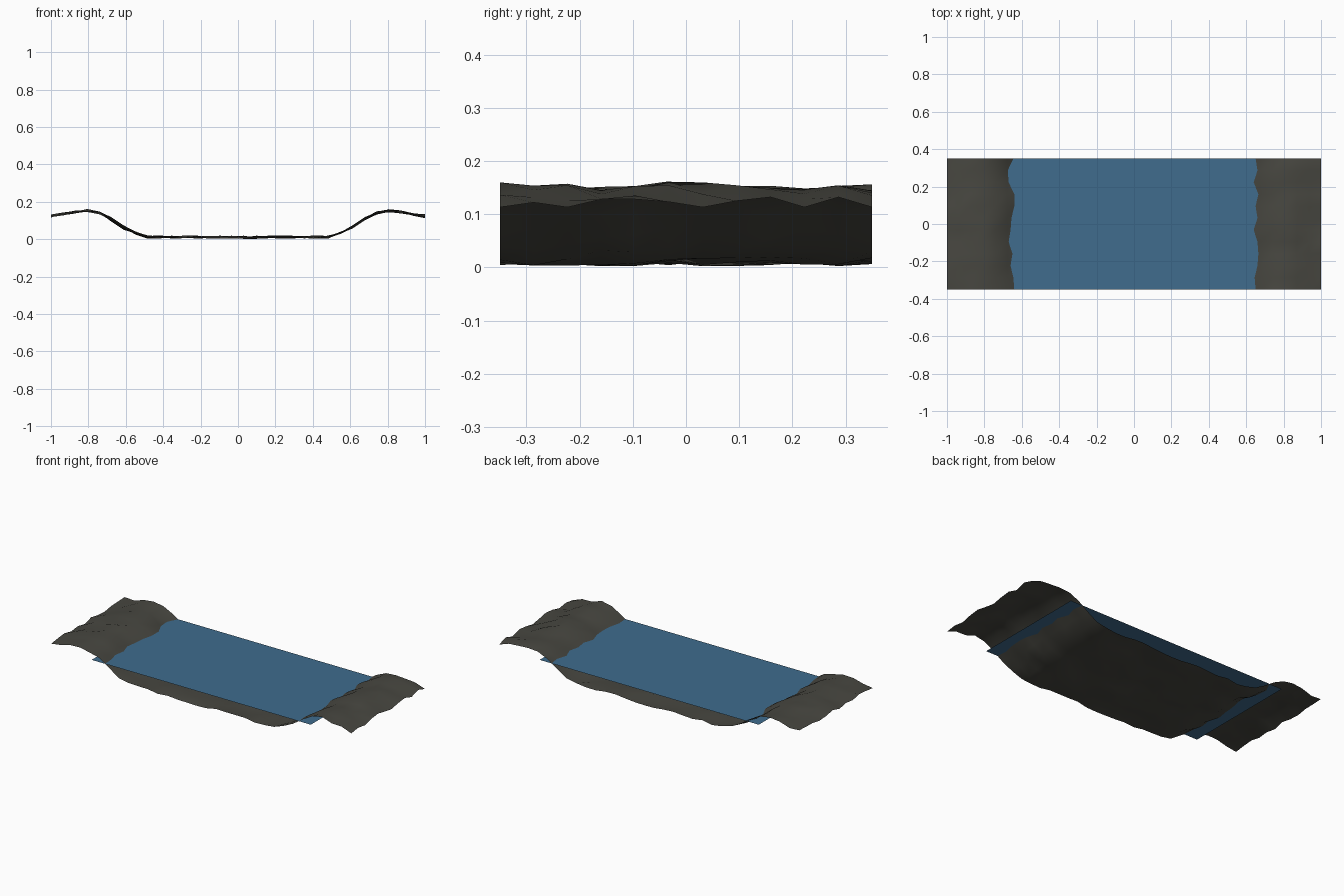
import bpy
import bmesh
import random

random.seed(4)
default = bpy.data.objects.get("Cube")
if default:
    bpy.data.objects.remove(default, do_unlink=True)

COLUMNS, ROWS = 31, 11
HALF_X, HALF_Y = 1.0, 0.35
WATER_Z, WATER_HALF_X = 0.093, 0.73

# Half cross-section of the riverbed: distance from the centre, height
PROFILE = [(0, .011), (.484, .012), (.548, .033), (.613, .068), (.677, .111),
           (.742, .141), (.806, .153), (.87, .146), (1.001, .123)]
# Distance of the shoreline from the centre, row by row
LEFT_SHORE = [.65, .645, .66, .665, .66, .64, .66, .65, .665, .64, .66, .65]
RIGHT_SHORE = [.64, .645, .66, .65, .67, .66, .655, .64, .64, .67, .675, .645]
# Height of the outer rim on the left bank
RIM = [.113, .122, .113, .128, .135, .123, .113, .125, .132, .113, .132, .113]


def make_material(name, colour):
    mat = bpy.data.materials.new(name)
    mat.use_nodes = True
    mat.diffuse_color = colour
    bsdf = next(n for n in mat.node_tree.nodes if n.type == 'BSDF_PRINCIPLED')
    bsdf.inputs["Base Color"].default_value = colour
    bsdf.inputs["Roughness"].default_value = 0.9
    return mat


def profile_height(d):
    for (d0, z0), (d1, z1) in zip(PROFILE, PROFILE[1:]):
        if d <= d1:
            return z0 + (z1 - z0) * (d - d0) / (d1 - d0)
    return PROFILE[-1][1]


def ground_height(x, row):
    d = abs(x)
    if x > 0.99:
        return RIM[row]
    z = profile_height(d)
    if 0.58 < d < 0.7:
        # Shift the slope so it meets the water along the shoreline
        shore = (LEFT_SHORE if x > 0 else RIGHT_SHORE)[row]
        return z + WATER_Z - profile_height(shore)
    return max(0.0, z + random.uniform(-.009, .009))


def add_sheet(name, columns, rows, half_x, height, mat):
    bm = bmesh.new()
    grid = []
    for j in range(rows + 1):
        y = HALF_Y * (2 * j / rows - 1)
        xs = [half_x * (2 * i / columns - 1) for i in range(columns + 1)]
        grid.append([bm.verts.new((x, y, height(x, j))) for x in xs])
    for low, high in zip(grid, grid[1:]):
        for i in range(columns):
            bm.faces.new((low[i], low[i + 1], high[i + 1], high[i])).smooth = True
    mesh = bpy.data.meshes.new(name)
    bm.to_mesh(mesh)
    bm.free()
    mesh.materials.append(mat)
    obj = bpy.data.objects.new(name, mesh)
    bpy.context.collection.objects.link(obj)
    return obj


earth = make_material("dark earth", (.064, .063, .052, 1))
blue = make_material("river blue", (.05, .15, .268, 1))

# Uneven riverbed with a raised bank on each side
add_sheet("riverbed", COLUMNS, ROWS, HALF_X, ground_height, earth)
# Flat water surface running under both banks
add_sheet("water", 1, 1, WATER_HALF_X, lambda x, row: WATER_Z, blue)
